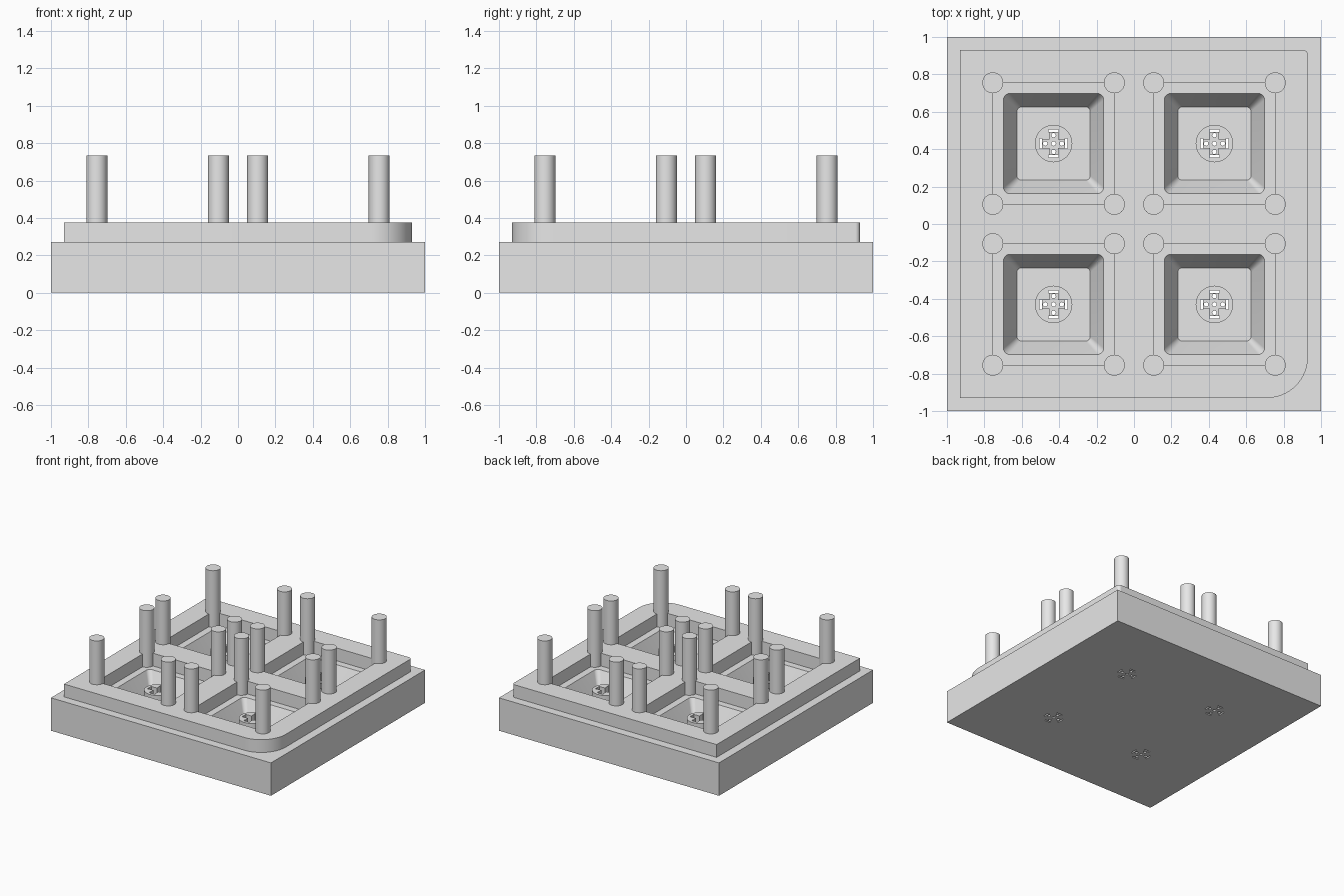
import bpy, bmesh, math

if "Cube" in bpy.data.objects:
    bpy.data.objects.remove(bpy.data.objects["Cube"], do_unlink=True)

grey = bpy.data.materials.new("light grey")
grey.use_nodes = True
grey.diffuse_color = (0.8, 0.8, 0.8, 1)
grey.node_tree.nodes["Principled BSDF"].inputs["Base Color"].default_value = (0.8, 0.8, 0.8, 1)

PITCH, HALF = 0.43, 0.325       # cavity centre offset, cavity half width
LEDGE, TOP, FLOOR = 0.27, 0.375, 0.11
CENTRES = [(sx * PITCH, sy * PITCH) for sx in (-1, 1) for sy in (-1, 1)]


def rounded(hx, hy, radii, cx=0, cy=0, steps=8):
    """Rectangle outline, corner radii given from +x+y counter-clockwise."""
    pts = []
    for i, (sx, sy) in enumerate([(1, 1), (-1, 1), (-1, -1), (1, -1)]):
        r = radii[i]
        n = steps if r else 0
        for k in range(n + 1):
            a = math.pi / 2 * (i + (k / n if n else 0))
            pts.append((cx + sx * (hx - r) + r * math.cos(a),
                        cy + sy * (hy - r) + r * math.sin(a)))
    return pts


def circle(r, cx, cy, n):
    return [(cx + r * math.cos(math.tau * k / n), cy + r * math.sin(math.tau * k / n))
            for k in range(n)]


def loft(name, lower, upper, z0, z1):
    """Solid between two outlines with equal point counts."""
    bm = bmesh.new()
    a = [bm.verts.new((x, y, z0)) for x, y in lower]
    b = [bm.verts.new((x, y, z1)) for x, y in upper]
    bm.faces.new(a[::-1])
    bm.faces.new(b)
    for i in range(len(a)):
        j = (i + 1) % len(a)
        bm.faces.new((a[i], a[j], b[j], b[i]))
    mesh = bpy.data.meshes.new(name)
    bm.to_mesh(mesh)
    bm.free()
    mesh.materials.append(grey)
    ob = bpy.data.objects.new(name, mesh)
    bpy.context.collection.objects.link(ob)
    return ob


def prism(name, outline, z0, z1):
    return loft(name, outline, outline, z0, z1)


def combine(target, others, operation):
    """Apply exact booleans and drop the helper solids."""
    for other in others:
        mod = target.modifiers.new("cut", "BOOLEAN")
        mod.operation, mod.solver, mod.object = operation, "EXACT", other
    bpy.context.view_layer.update()
    mesh = bpy.data.meshes.new_from_object(
        target.evaluated_get(bpy.context.evaluated_depsgraph_get()))
    target.modifiers.clear()
    target.data = mesh
    for other in others:
        bpy.data.objects.remove(other, do_unlink=True)


def smooth(ob):
    bpy.ops.object.select_all(action="DESELECT")
    ob.select_set(True)
    bpy.context.view_layer.objects.active = ob
    bpy.ops.object.shade_smooth_by_angle(angle=math.radians(30))


def box(cx, cy, hx, hy):
    return rounded(hx, hy, (0, 0, 0, 0), cx, cy)


def vents(cx, cy):
    """Round holes and end slots that run through the bottom."""
    cuts = []
    for dx, dy in ((0, 0), (1, 0), (-1, 0), (0, 1), (0, -1)):
        cuts.append(prism("vent", circle(0.012, cx + dx * 0.045, cy + dy * 0.045, 12), -0.1, 0.5))
        if dx or dy:
            hx, hy = (0.006, 0.026) if dx else (0.026, 0.006)
            cuts.append(prism("slot", box(cx + dx * 0.068, cy + dy * 0.068, hx, hy), -0.1, 0.5))
    return cuts


# Base block with raised keyed plate
body = prism("mould_base", box(0, 0, 1, 1), 0, LEDGE)
plate = prism("plate", rounded(0.93, 0.93, (0.025, 0, 0, 0.22), steps=16), LEDGE - 0.05, TOP)
combine(body, [plate], "UNION")

# Square pits with tapered recesses
cuts = []
for cx, cy in CENTRES:
    cuts.append(prism("pit", box(cx, cy, HALF, HALF), LEDGE, 0.6))
    low = rounded(0.196, 0.196, [0.025] * 4, cx, cy)
    high = rounded(0.268, 0.268, [0.035] * 4, cx, cy)
    # extend the taper slightly above the ledge
    k = 0.01 / (LEDGE - FLOOR)
    high = [(h[0] + (h[0] - l[0]) * k, h[1] + (h[1] - l[1]) * k) for l, h in zip(low, high)]
    cuts.append(loft("recess", low, high, FLOOR, LEDGE + 0.01))
    cuts += vents(cx, cy)
combine(body, cuts, "DIFFERENCE")
smooth(body)

# Round stems with a cross-shaped socket
for i, (cx, cy) in enumerate(CENTRES):
    stem = prism(f"stem_{i + 1}", circle(0.1, cx, cy, 40), FLOOR, LEDGE)
    socket = prism("socket", box(cx, cy, 0.074, 0.023), LEDGE - 0.1, 0.5)
    socket_b = prism("socket", box(cx, cy, 0.023, 0.074), LEDGE - 0.1, 0.5)
    combine(stem, [socket, socket_b] + vents(cx, cy), "DIFFERENCE")
    smooth(stem)

# Corner pins around every pit
for i, (cx, cy) in enumerate(CENTRES):
    for j, (sx, sy) in enumerate([(-1, -1), (1, -1), (1, 1), (-1, 1)]):
        pin = prism(f"pin_{i + 1}_{j + 1}",
                    circle(0.056, cx + sx * HALF, cy + sy * HALF, 32), LEDGE, 0.735)
        smooth(pin)
